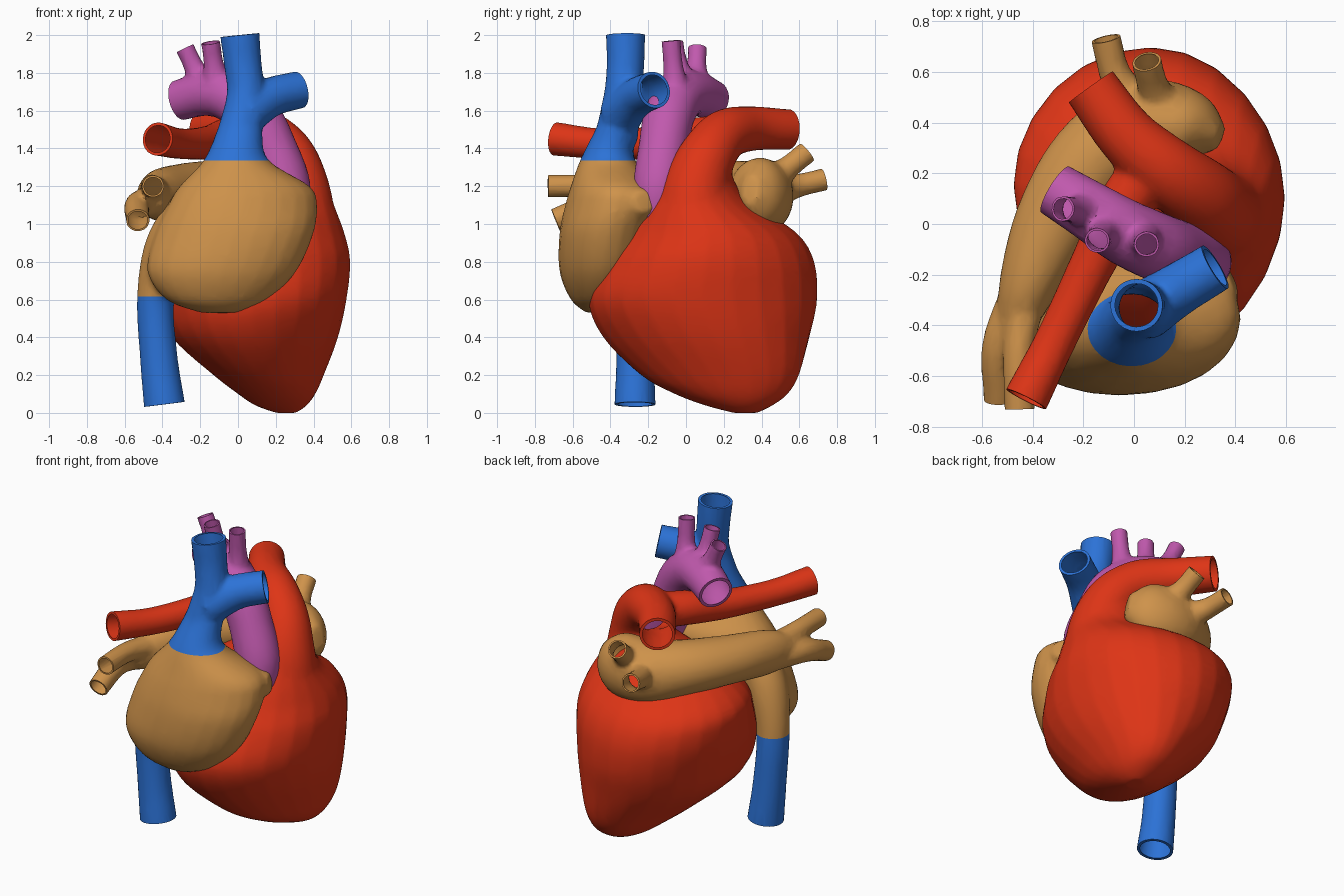
import bpy, bmesh, math
from mathutils import Vector

if "Cube" in bpy.data.objects:
    bpy.data.objects.remove(bpy.data.objects["Cube"])

SIDES = 24


def material(name, rgb):
    m = bpy.data.materials.new(name)
    m.diffuse_color = (*rgb, 1)
    m.use_nodes = True
    m.node_tree.nodes["Principled BSDF"].inputs["Base Color"].default_value = m.diffuse_color
    return m


RED = material("muscle_red", (0.73, 0.035, 0.008))
TAN = material("atrium_tan", (0.62, 0.29, 0.07))
BLUE = material("vein_blue", (0.025, 0.17, 0.68))
PURPLE = material("artery_purple", (0.53, 0.10, 0.42))


def spline(pts, steps=5):
    """Catmull-Rom through points of any dimension."""
    p = [Vector(q) for q in pts]
    p = [p[0] * 2 - p[1]] + p + [p[-1] * 2 - p[-2]]
    out = []
    for a, b, c, d in zip(p, p[1:], p[2:], p[3:]):
        for i in range(steps):
            t = i / steps
            out.append(0.5 * (b * 2 + (c - a) * t + (a * 2 - b * 5 + c * 4 - d) * t**2
                              + (b * 3 - a - c * 3 + d) * t**3))
    return out + [p[-2]]


def skin(bm, rings):
    """Closed loft over rings given as (centre, side axis, up axis)."""
    loops = []
    for c, u, v in rings:
        loops.append([bm.verts.new(c + u * math.cos(2 * math.pi * i / SIDES)
                                   + v * math.sin(2 * math.pi * i / SIDES)) for i in range(SIDES)])
    for a, b in zip(loops, loops[1:]):
        for i in range(SIDES):
            j = (i + 1) % SIDES
            bm.faces.new((a[i], a[j], b[j], b[i]))
    bm.faces.new(loops[0][::-1])
    bm.faces.new(loops[-1])


class Organ:
    """Lofts fused into one smooth hollow skin with open, rimmed vessel ends."""

    def __init__(self, name):
        self.name, self.bm, self.cut, self.ends = name, bmesh.new(), bmesh.new(), []

    def body(self, sections):
        # sections: z, x range, y range, lean of the ellipse toward the x=y diagonal
        rings = []
        for z, x0, x1, y0, y1, lean in spline(sections):
            rx, ry = (x1 - x0) / 2, (y1 - y0) / 2
            rings.append((Vector(((x0 + x1) / 2, (y0 + y1) / 2, z)),
                          Vector((rx, ry * math.sin(lean), 0)), Vector((0, ry * math.cos(lean), 0))))
        skin(self.bm, rings)

    def tube(self, pts, is_open=True):
        # pts: x, y, z, radius (and optional vertical radius)
        pts = [p if len(p) == 5 else (*p, p[3]) for p in pts]
        path = spline(pts)
        pos = [Vector(p[:3]) for p in path]
        rings, side = [], None
        for i, c in enumerate(pos):
            t = (pos[min(i + 1, len(pos) - 1)] - pos[max(i - 1, 0)]).normalized()
            if side is None:
                side = t.cross(Vector((0, 0, 1)))
                if side.length < 0.2:
                    side = Vector((1, 0, 0))
            side = (side - t * side.dot(t)).normalized()
            up = side.cross(t)
            rings.append((c, side * path[i][3], up * path[i][4]))
        if is_open:
            c, u, v = rings[-1]
            skin(self.cut, [(c + t * d, u * 1.3, v * 1.3) for d in (0, 0.08)])
            rings.append((c + t * 0.04, u, v))
            self.ends.append((c, t, u.length))
        skin(self.bm, rings)

    def finish(self, mats, ratio=0.2):
        objs = []
        for bm, n in ((self.bm, self.name), (self.cut, self.name + "_end_cutter")):
            bmesh.ops.recalc_face_normals(bm, faces=bm.faces)
            me = bpy.data.meshes.new(n)
            bm.to_mesh(me)
            bm.free()
            o = bpy.data.objects.new(n, me)
            bpy.context.collection.objects.link(o)
            objs.append(o)
        ob, cutter = objs
        cutter.hide_render = True
        r = ob.modifiers.new("fuse", 'REMESH')
        r.mode, r.voxel_size = 'VOXEL', 0.015
        s = ob.modifiers.new("soften", 'SMOOTH')
        s.factor, s.iterations = 0.5, 8
        d = ob.modifiers.new("reduce", 'DECIMATE')
        d.ratio = ratio
        if self.ends:
            b = ob.modifiers.new("trim_ends", 'BOOLEAN')
            b.operation, b.solver, b.object = 'DIFFERENCE', 'EXACT', cutter
        bpy.context.view_layer.update()
        me = bpy.data.meshes.new_from_object(ob.evaluated_get(bpy.context.evaluated_depsgraph_get()))
        ob.modifiers.clear()
        ob.data = me
        bpy.data.objects.remove(cutter)
        # open each trimmed end, leaving a narrow rim
        bm = bmesh.new()
        bm.from_mesh(me)
        for c, t, rad in self.ends:
            caps = [f for f in bm.faces if abs(f.normal.dot(t)) > 0.95
                    and (f.calc_center_median() - c).length < rad * 1.3
                    and all(abs((v.co - c).dot(t)) < 0.003 for v in f.verts)]
            if caps:
                bmesh.ops.inset_region(bm, faces=caps, thickness=rad * 0.17)
                bmesh.ops.delete(bm, geom=caps, context='FACES')
        bm.to_mesh(me)
        bm.free()
        me.materials.clear()
        for m in mats:
            me.materials.append(m)
        for p in me.polygons:
            p.material_index = 0
        bpy.ops.object.select_all(action='DESELECT')
        ob.select_set(True)
        bpy.context.view_layer.objects.active = ob
        bpy.ops.object.shade_smooth_by_angle(angle=math.radians(40))
        return ob


# Ventricles with the pulmonary trunk and its two branches
o = Organ("ventricles_and_pulmonary_artery")
o.body([(0.0, 0.2, 0.31, 0.25, 0.38, 0), (0.04, 0.09, 0.365, 0.10, 0.46, 0.1), (0.1, 0.0, 0.41, -0.06, 0.54, 0.12),
        (0.2, -0.13, 0.455, -0.24, 0.60, 0.15), (0.4, -0.35, 0.53, -0.44, 0.655, 0.08),
        (0.6, -0.43, 0.575, -0.515, 0.695, 0), (0.8, -0.47, 0.595, -0.43, 0.68, -0.04),
        (0.95, -0.45, 0.565, -0.33, 0.59, -0.04), (1.1, -0.24, 0.51, -0.21, 0.37, -0.1),
        (1.22, 0.03, 0.47, -0.12, 0.26, -0.1), (1.34, 0.1, 0.405, -0.04, 0.24, 0)])
o.tube([(0.28, 0.03, 0.85, 0.2), (0.31, 0.04, 1.05, 0.2), (0.3, 0.06, 1.22, 0.175), (0.25, 0.12, 1.37, 0.15),
        (0.13, 0.21, 1.475, 0.135), (-0.03, 0.35, 1.505, 0.118), (-0.17, 0.54, 1.5, 0.108)])
o.tube([(0.08, 0.24, 1.47, 0.11), (-0.05, 0.06, 1.46, 0.105), (-0.16, -0.15, 1.43, 0.09),
        (-0.305, -0.45, 1.425, 0.082), (-0.425, -0.69, 1.45, 0.09)])
o.finish([RED])

# Aorta: ascending part, arch and three neck branches
o = Organ("aorta")
o.tube([(0.26, -0.16, 1.02, 0.11), (0.25, -0.145, 1.2, 0.135), (0.18, -0.12, 1.4, 0.132),
        (0.09, -0.09, 1.57, 0.135), (-0.04, -0.03, 1.67, 0.13), (-0.17, 0.05, 1.69, 0.118),
        (-0.31, 0.135, 1.655, 0.108)])
for root, end in (((-0.18, 0.05, 1.72), (-0.28, 0.06, 1.93)), ((-0.11, -0.02, 1.72), (-0.145, -0.065, 1.96)),
                  ((0.04, -0.05, 1.65), (0.05, -0.08, 1.97))):
    a, b = Vector(root), Vector(end)
    o.tube([(*a, 0.085), (*a.lerp(b, 0.55), 0.054), (*b, 0.052)])
o.finish([PURPLE])

# Left atrium with four pulmonary veins
o = Organ("left_atrium")
o.tube([(0.34, 0.34, 1.18, 0.05, 0.08), (0.22, 0.38, 1.16, 0.15, 0.19), (0.03, 0.38, 1.14, 0.185, 0.2),
        (-0.17, 0.24, 1.17, 0.175, 0.165), (-0.32, 0.0, 1.17, 0.155, 0.145), (-0.42, -0.25, 1.15, 0.115, 0.135),
        (-0.47, -0.42, 1.13, 0.07, 0.08)], False)
o.tube([(-0.42, -0.28, 1.17, 0.075), (-0.455, -0.5, 1.2, 0.062), (-0.45, -0.73, 1.2, 0.06)])
o.tube([(-0.45, -0.28, 1.11, 0.08), (-0.53, -0.48, 1.1, 0.07), (-0.53, -0.69, 1.02, 0.064)])
o.tube([(0.15, 0.4, 1.18, 0.11), (0.08, 0.53, 1.29, 0.065), (0.05, 0.64, 1.38, 0.06)])
o.tube([(0.03, 0.42, 1.16, 0.11), (-0.07, 0.58, 1.2, 0.065), (-0.11, 0.73, 1.235, 0.06)])
o.finish([TAN])

# Right atrium with its ear, and the upper and lower great veins
o = Organ("right_atrium_and_great_veins")
o.body([(0.53, -0.2, 0.0, -0.53, -0.42, 0), (0.6, -0.38, 0.16, -0.61, -0.3, 0), (0.75, -0.48, 0.31, -0.67, -0.2, 0),
        (0.95, -0.44, 0.40, -0.67, -0.15, 0), (1.1, -0.37, 0.42, -0.64, -0.13, 0.08),
        (1.2, -0.31, 0.38, -0.61, -0.15, 0.08), (1.34, -0.18, 0.16, -0.56, -0.27, 0),
        (1.5, -0.11, 0.13, -0.48, -0.26, 0), (1.6, -0.08, 0.13, -0.44, -0.25, 0)])
o.tube([(0.1, -0.33, 1.08, 0.17), (0.27, -0.27, 1.1, 0.13), (0.39, -0.22, 1.12, 0.06)], False)
o.tube([(0.0, -0.37, 1.45, 0.115), (0.04, -0.335, 1.68, 0.1), (0.025, -0.32, 1.85, 0.1), (0.01, -0.32, 2.0, 0.105)])
o.tube([(0.03, -0.35, 1.58, 0.12), (0.17, -0.26, 1.67, 0.105), (0.32, -0.17, 1.71, 0.1)])
o.tube([(-0.22, -0.34, 1.15, 0.1), (-0.36, -0.32, 0.9, 0.125), (-0.435, -0.28, 0.62, 0.1),
        (-0.42, -0.27, 0.3, 0.1), (-0.39, -0.27, 0.045, 0.11)])
ob = o.finish([TAN, BLUE])

# Crisp colour borders where atrium turns into vein
bm = bmesh.new()
bm.from_mesh(ob.data)
for z in (0.615, 1.335):
    bmesh.ops.bisect_plane(bm, geom=bm.verts[:] + bm.edges[:] + bm.faces[:],
                           plane_co=(0, 0, z), plane_no=(0, 0, 1))
for f in bm.faces:
    c = f.calc_center_median()
    near = math.hypot(c.x + 0.43, c.y + 0.28) < 0.14
    f.material_index = int(c.z > 1.335 or (c.z < 0.615 and (near or c.z < 0.5)))
bm.to_mesh(ob.data)
bm.free()
